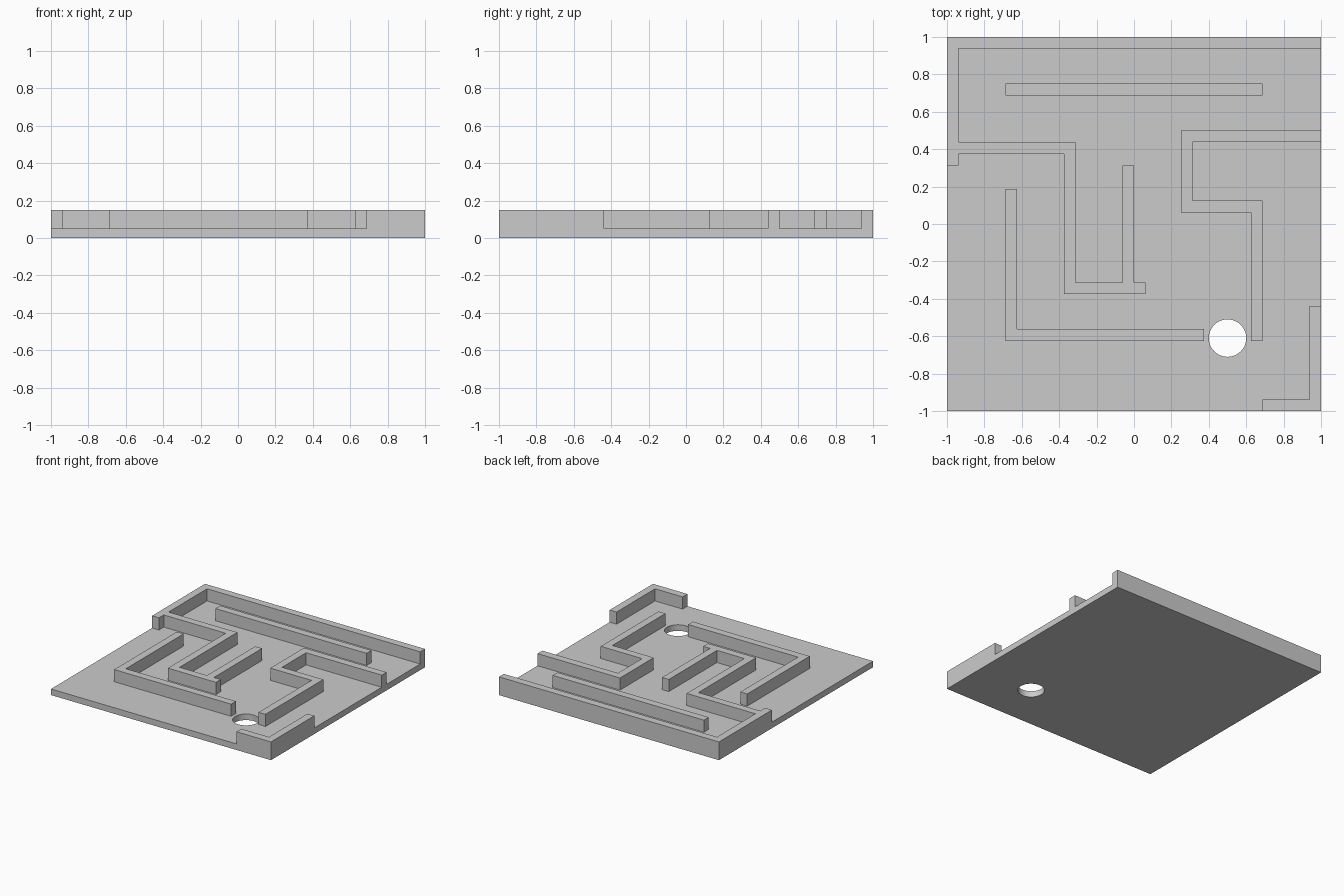
import bpy, bmesh

if "Cube" in bpy.data.objects:
    bpy.data.objects.remove(bpy.data.objects["Cube"])

U = 1 / 16            # wall thickness and layout step
BASE, TOP = 0.05, 0.15


def prisms(name, outlines, z0, z1):
    """Extrude counter-clockwise outlines (in layout steps) from z0 to z1."""
    bm = bmesh.new()
    for pts in outlines:
        face = bm.faces.new([bm.verts.new((x * U, y * U, z0)) for x, y in pts])
        new = bmesh.ops.extrude_face_region(bm, geom=[face])["geom"]
        verts = [v for v in new if isinstance(v, bmesh.types.BMVert)]
        bmesh.ops.translate(bm, verts=verts, vec=(0, 0, z1 - z0))
    bmesh.ops.recalc_face_normals(bm, faces=bm.faces[:])
    mesh = bpy.data.meshes.new(name)
    bm.to_mesh(mesh)
    bm.free()
    obj = bpy.data.objects.new(name, mesh)
    bpy.context.collection.objects.link(obj)
    return obj


def boolean(target, tool, operation):
    mod = target.modifiers.new(operation.lower(), "BOOLEAN")
    mod.object, mod.operation, mod.solver = tool, operation, "EXACT"
    bpy.context.view_layer.objects.active = target
    bpy.ops.object.modifier_apply(modifier=mod.name)
    bpy.data.objects.remove(tool)


# Square floor plate
board = prisms("maze_board", [[(-16, -16), (16, -16), (16, 16), (-16, 16)]], 0, BASE)

# Maze walls, sunk slightly into the plate
walls = prisms("maze_walls", [
    # back and left border with the branching inner wall
    [(-16, 16), (-16, 5), (-15, 5), (-15, 6), (-6, 6), (-6, -6), (1, -6), (1, -5),
     (0, -5), (0, 5), (-1, 5), (-1, -5), (-5, -5), (-5, 7), (-15, 7), (-15, 15),
     (16, 15), (16, 16)],
    # straight bar
    [(-11, 11), (11, 11), (11, 12), (-11, 12)],
    # front L wall
    [(-11, -10), (6, -10), (6, -9), (-10, -9), (-10, 3), (-11, 3)],
    # right zigzag wall
    [(16, 7), (16, 8), (4, 8), (4, 1), (10, 1), (10, -10), (11, -10), (11, 2),
     (5, 2), (5, 7)],
    # front right corner border
    [(11, -16), (16, -16), (16, -7), (15, -7), (15, -15), (11, -15)],
], BASE / 2, TOP)
boolean(board, walls, "UNION")

# Round drop hole
bpy.ops.mesh.primitive_cylinder_add(vertices=64, radius=0.1, depth=0.4,
                                    location=(0.5, -0.61, 0))
cutter = bpy.context.object
cutter.name = "hole_cutter"
cutter.hide_render = True
boolean(board, cutter, "DIFFERENCE")

# Smooth only the hole wall
bpy.ops.object.select_all(action="DESELECT")
board.select_set(True)
bpy.context.view_layer.objects.active = board
bpy.ops.object.shade_smooth_by_angle(angle=0.5)
